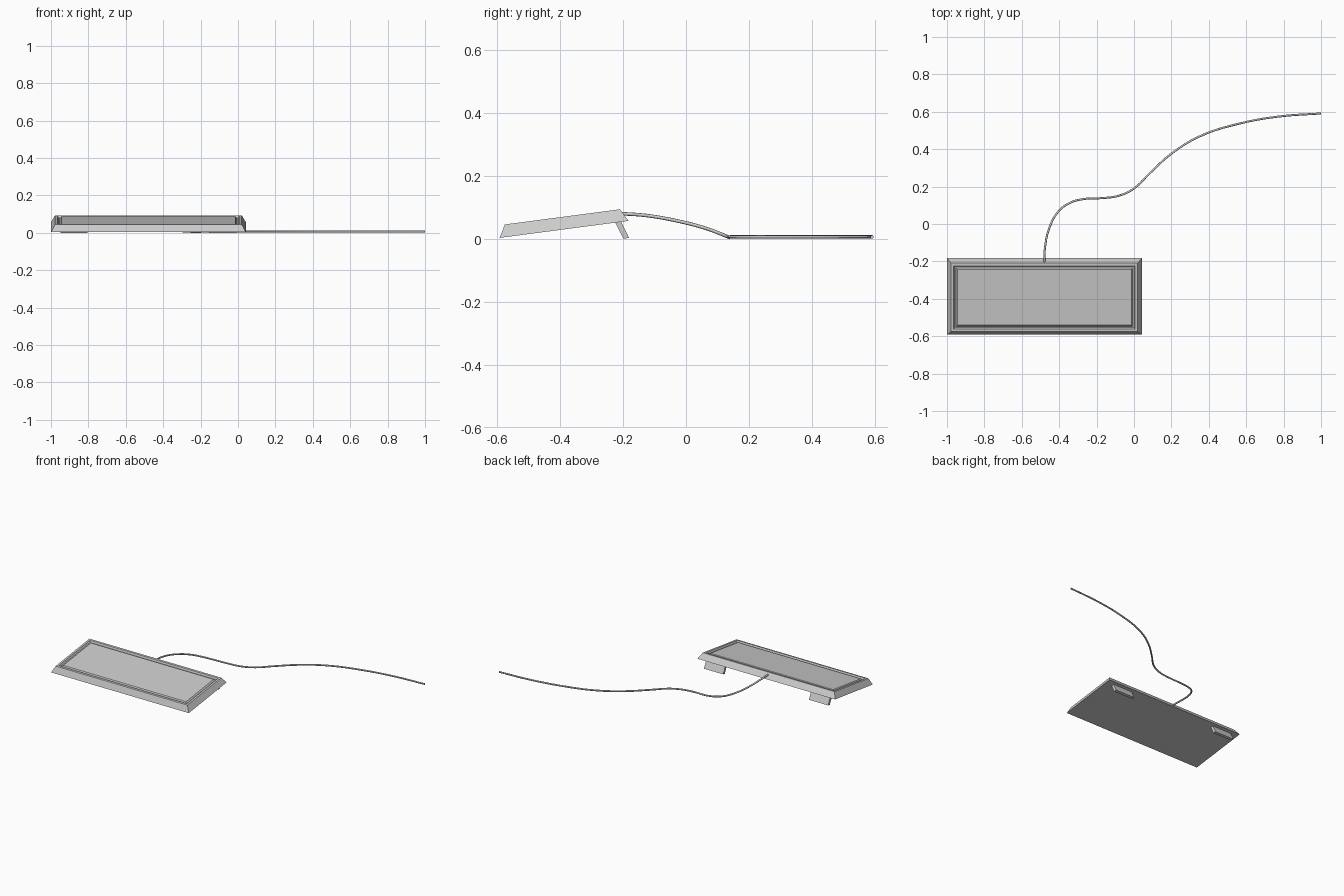
import bpy, bmesh, math
from mathutils import Matrix, Vector

if "Cube" in bpy.data.objects:
    bpy.data.objects.remove(bpy.data.objects["Cube"])

X0, X1 = -1.0, 0.042          # keyboard extent in x
MID = (X0 + X1) / 2
DEPTH = 0.413                 # keyboard depth along its slope
TILT = math.radians(7.5)


def finish(name, bm):
    bmesh.ops.recalc_face_normals(bm, faces=bm.faces[:])
    mesh = bpy.data.meshes.new(name)
    bm.to_mesh(mesh)
    bm.free()
    obj = bpy.data.objects.new(name, mesh)
    bpy.context.collection.objects.link(obj)
    return obj


def ring_loft(name, rings):
    """Stack rectangles given as (inset, height), capped at both ends."""
    bm = bmesh.new()
    hw = (X1 - X0) / 2
    loops = []
    for d, h in rings:
        x = hw - d
        loops.append([bm.verts.new(p) for p in
                      ((-x, d, h), (x, d, h), (x, DEPTH - d, h), (-x, DEPTH - d, h))])
    for a, b in zip(loops, loops[1:]):
        for i in range(4):
            j = (i + 1) % 4
            bm.faces.new((a[i], a[j], b[j], b[i]))
    bm.faces.new(loops[0][::-1])
    bm.faces.new(loops[-1])
    return finish(name, bm)


def prism(name, profile, xa, xb):
    """Extrude a (y, z) profile along x."""
    bm = bmesh.new()
    face = bm.faces.new([bm.verts.new((xa, y, z)) for y, z in profile])
    ext = bmesh.ops.extrude_face_region(bm, geom=[face])
    verts = [g for g in ext["geom"] if isinstance(g, bmesh.types.BMVert)]
    bmesh.ops.translate(bm, verts=verts, vec=(xb - xa, 0, 0))
    return finish(name, bm)


# Keyboard body: sloped sides, rim, groove and raised key panel
body = ring_loft("keyboard_body", [
    (0, 0), (0.022, 0.04), (0.036, 0.04), (0.042, 0.028),
    (0.049, 0.028), (0.056, 0.037)])
body.matrix_world = Matrix.Translation((MID, -0.592, 0.003)) @ Matrix.Rotation(TILT, 4, 'X')

# Folding feet under the back edge, mirrored about the keyboard centre
foot = [(-0.226, 0.054), (-0.199, 0.0), (-0.181, 0.003), (-0.207, 0.057)]
for name, side in (("left_foot", -1), ("right_foot", 1)):
    prism(name, foot, MID + side * 0.325, MID + side * 0.47)

# Cable leaving the back and drooping to the table
path = [(-0.48, -0.205, 0.080), (-0.476, -0.126, 0.074), (-0.452, -0.019, 0.055),
        (-0.404, 0.067, 0.032), (-0.345, 0.112, 0.015), (-0.265, 0.134, 0.006),
        (-0.163, 0.139, 0.006), (-0.078, 0.152, 0.006), (0.0, 0.19, 0.006),
        (0.083, 0.27, 0.006), (0.195, 0.372, 0.006), (0.35, 0.468, 0.006),
        (0.564, 0.537, 0.006), (0.778, 0.575, 0.006), (1.0, 0.591, 0.006)]
curve = bpy.data.curves.new("cable", 'CURVE')
curve.dimensions = '3D'
curve.bevel_depth = 0.0055
curve.bevel_resolution = 2
curve.resolution_u = 5
curve.use_fill_caps = True
spline = curve.splines.new('BEZIER')
spline.bezier_points.add(len(path) - 1)
for point, co in zip(spline.bezier_points, path):
    point.co = Vector(co)
    point.handle_left_type = point.handle_right_type = 'AUTO'
cable = bpy.data.objects.new("cable", curve)
bpy.context.collection.objects.link(cable)
